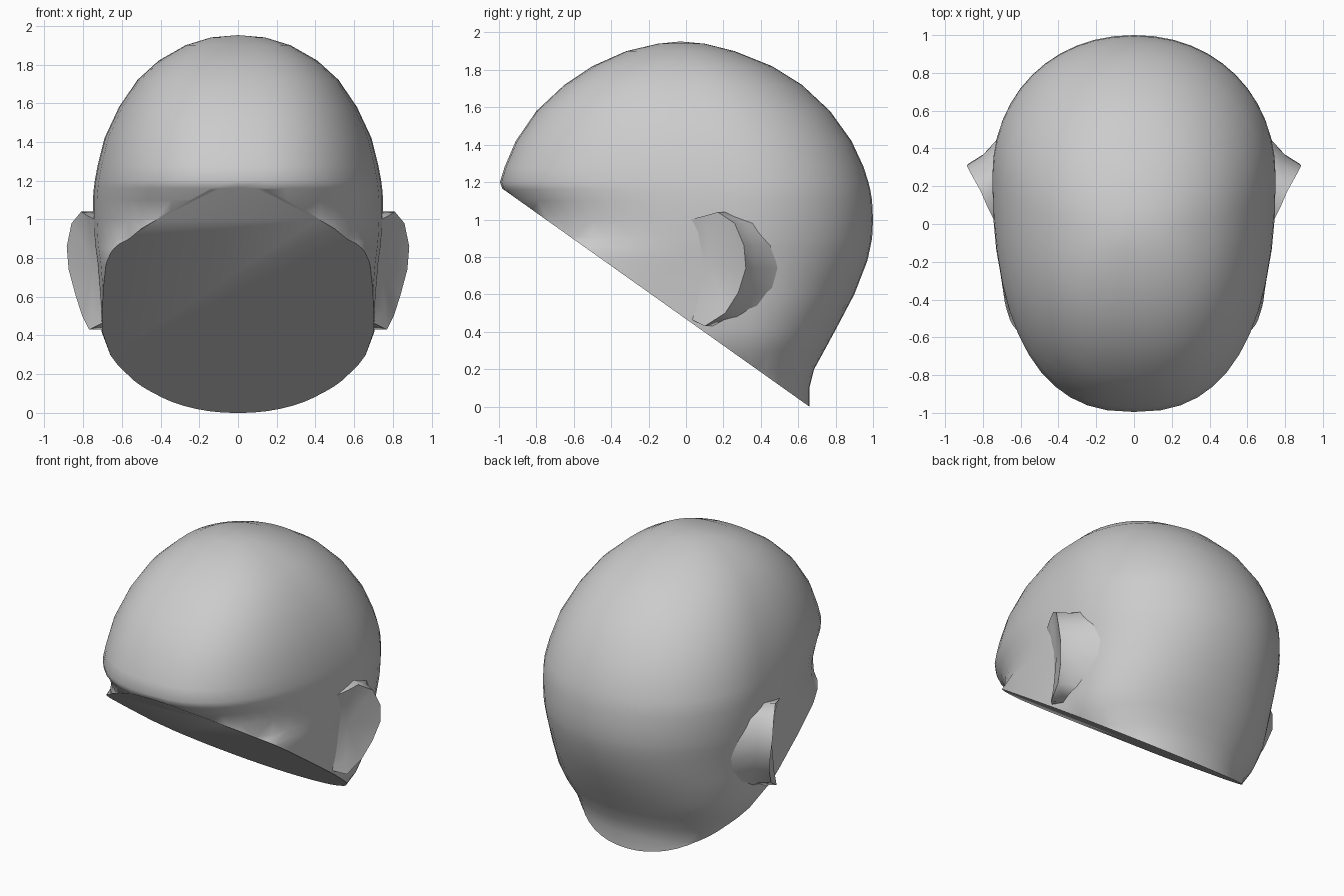
import bpy, bmesh, math
from mathutils import Vector

cube = bpy.data.objects.get("Cube")
if cube:
    bpy.data.objects.remove(cube)

grey = bpy.data.materials.new("plain_grey")
grey.use_nodes = True
colour = (0.6, 0.6, 0.6, 1)
grey.diffuse_color = colour
grey.node_tree.nodes["Principled BSDF"].inputs["Base Color"].default_value = colour


def finish(bm, name, angle):
    bmesh.ops.recalc_face_normals(bm, faces=bm.faces[:])
    mesh = bpy.data.meshes.new(name)
    bm.to_mesh(mesh)
    bm.free()
    mesh.materials.append(grey)
    ob = bpy.data.objects.new(name, mesh)
    bpy.context.collection.objects.link(ob)
    bpy.ops.object.select_all(action='DESELECT')
    ob.select_set(True)
    bpy.context.view_layer.objects.active = ob
    bpy.ops.object.shade_smooth_by_angle(angle=math.radians(angle))


def bridge(bm, a, b):
    n = len(a)
    for i in range(n):
        j = (i + 1) % n
        bm.faces.new((a[i], a[j], b[j], b[i]))


# Head: rounded sections stacked in height (z, front y, back y, half width, centre y)
SECTIONS = [
    (1.94, -0.15, 0.10, 0.14, -0.03), (1.90, -0.32, 0.26, 0.27, -0.02),
    (1.82, -0.50, 0.46, 0.41, 0.02), (1.72, -0.65, 0.62, 0.52, 0.06),
    (1.58, -0.80, 0.77, 0.615, 0.12), (1.42, -0.91, 0.885, 0.69, 0.18),
    (1.28, -0.97, 0.95, 0.725, 0.22), (1.20, -0.995, 0.975, 0.74, 0.24),
    (1.16, -0.98, 0.985, 0.745, 0.25), (1.10, -0.92, 0.995, 0.75, 0.25),
    (1.0, -0.865, 1.0, 0.75, 0.25), (0.90, -0.89, 0.995, 0.745, 0.25),
    (0.85, -1.05, 0.985, 0.74, 0.25), (0.78, -1.2, 0.97, 0.73, 0.25),
    (0.60, -1.2, 0.90, 0.715, 0.25), (0.42, -1.2, 0.805, 0.705, 0.25),
    (0.30, -1.2, 0.74, 0.66, 0.25), (0.20, -1.2, 0.685, 0.595, 0.25),
    (0.10, -1.2, 0.66, 0.555, 0.25), (-0.05, -1.2, 0.66, 0.53, 0.25),
]
SIDES = 48


def section(bm, z, front, back, half, mid):
    ring = []
    for i in range(SIDES):
        a = math.tau * i / SIDES
        s, c = math.sin(a), math.cos(a)
        # The front half is boxier than the back half
        p, reach = (2 / 2.1, back - mid) if s > 0 else (2 / 2.45, mid - front)
        x = half * math.copysign(abs(c) ** p, c)
        y = mid + reach * math.copysign(abs(s) ** p, s)
        ring.append(bm.verts.new((x, y, z)))
    return ring


bm = bmesh.new()
rings = [section(bm, *s) for s in SECTIONS]
for upper, lower in zip(rings, rings[1:]):
    bridge(bm, upper, lower)
crown = bm.verts.new((0, -0.03, 1.952))
for i in range(SIDES):
    bm.faces.new((crown, rings[0][i], rings[0][(i + 1) % SIDES]))
bm.faces.new(rings[-1])

# Slanted flat underside from brow to nape
cut = bmesh.ops.bisect_plane(bm, geom=bm.verts[:] + bm.edges[:] + bm.faces[:], dist=1e-5,
                             plane_co=(0, 0, 0.468), plane_no=(0, -0.71, -1), clear_outer=True)
edges = [e for e in cut["geom_cut"] if isinstance(e, bmesh.types.BMEdge)]
bmesh.ops.contextual_create(bm, geom=edges)
finish(bm, "head", 50)

# Ears: a flap flaring outward and back, its rear side sloping into the skull
RIM = [(0.69, -0.03, 0.93), (0.74, 0.02, 1.0), (0.78, 0.10, 1.02), (0.81, 0.17, 1.04),
       (0.86, 0.26, 0.98), (0.885, 0.31, 0.86), (0.875, 0.32, 0.74), (0.84, 0.28, 0.61),
       (0.805, 0.21, 0.50), (0.77, 0.10, 0.43), (0.69, 0.02, 0.47)]
for side, name in ((1, "left_ear"), (-1, "right_ear")):
    bm = bmesh.new()
    pts = [Vector(p) for p in RIM]
    centre = Vector((0.76, 0.13, 0.76))
    inner = [centre.lerp(p, 0.7) - Vector((0.01, 0, 0)) for p in pts]
    outer = [Vector((p.x - 0.08, p.y + 0.05, p.z)) for p in pts]
    root = [Vector((0.66, p.y + 0.2, p.z)) for p in pts]
    loops = [[bm.verts.new((v.x * side, v.y, v.z)) for v in ring]
             for ring in (inner, pts, outer, root)]
    for a, b in zip(loops, loops[1:]):
        bridge(bm, a, b)
    hub = bm.verts.new((0.75 * side, 0.13, 0.76))
    for i in range(len(pts)):
        bm.faces.new((hub, loops[0][i], loops[0][(i + 1) % len(pts)]))
    bm.faces.new(loops[-1])
    finish(bm, name, 75)
